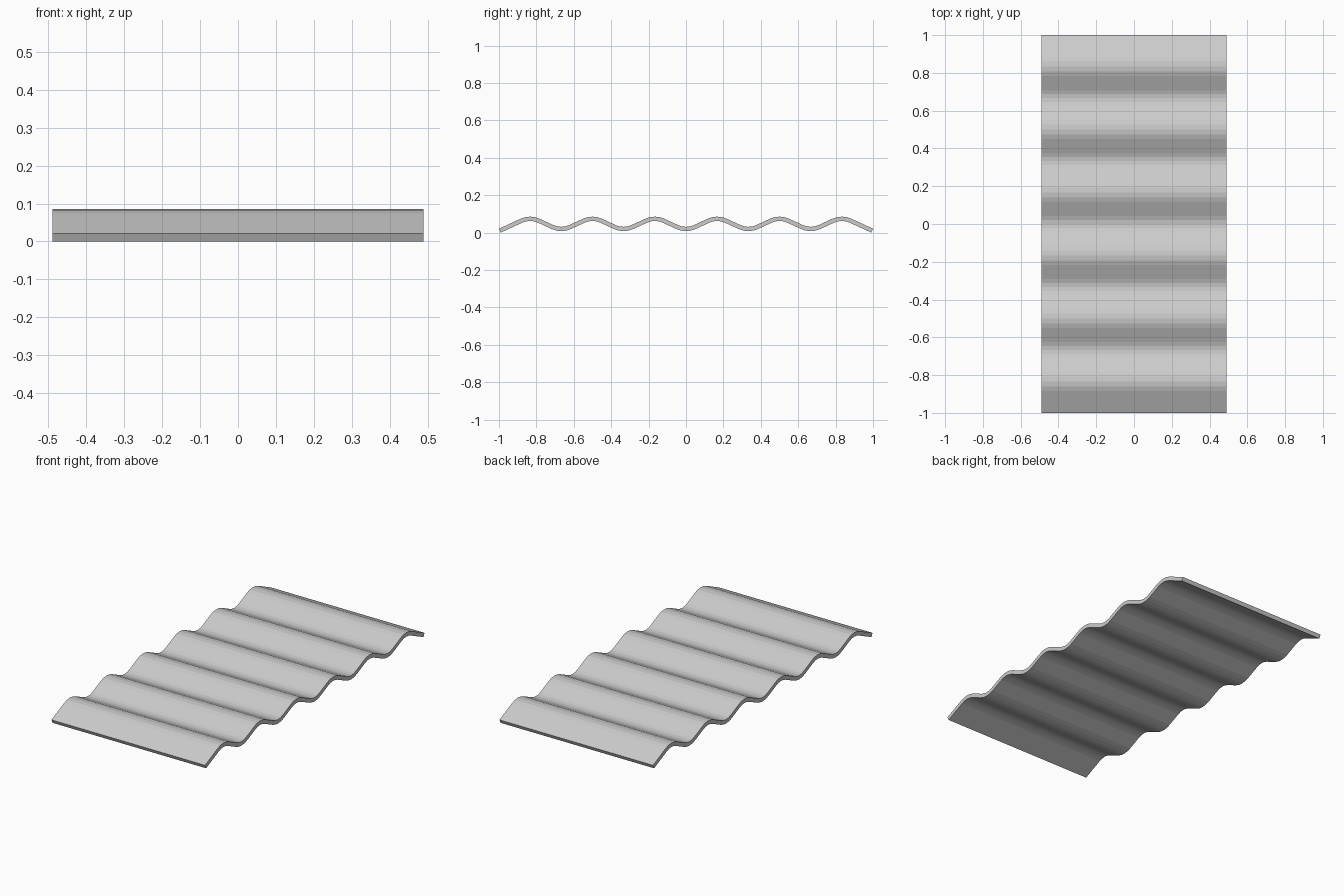
import bpy, bmesh
from math import atan, sin, cos, pi

if "Cube" in bpy.data.objects:
    bpy.data.objects.remove(bpy.data.objects["Cube"])

WAVES, PITCH = 6, 1 / 3      # ridges across the sheet
HALF_X, T = 0.49, 0.023      # half width, thickness
ANGLE = atan(0.46)           # slope of the straight flanks
R = 0.11                     # centreline bend radius
SEG = 4                      # facets per bend

# Centreline as (y, z, tilt): straight flanks joined by rounded ridges and valleys
line = []
half = PITCH / 2
y_end = 1 - T / 2 * sin(ANGLE)
apex_rise = half * sin(ANGLE) / cos(ANGLE)   # height between sharp bend corners
sag = R * (1 / cos(ANGLE) - 1)               # rounding pulls each bend in by this
line.append((-y_end, (1 - y_end) * apex_rise / half, ANGLE))
for i in range(1, 2 * WAVES):
    y = -1 + i * half
    sign = 1 if i % 2 else -1                # ridge or valley
    centre = (apex_rise - sag - R) if sign > 0 else (sag + R)
    for k in range(SEG + 1):
        a = ANGLE * (1 - 2 * k / SEG)        # tilt falls over a ridge
        line.append((y - R * sin(a), centre + sign * R * cos(a), sign * a))
line.append((y_end, (1 - y_end) * apex_rise / half, -ANGLE))

# Offset to both sides for a constant-thickness section
top = [(y - T / 2 * sin(a), z + T / 2 * cos(a)) for y, z, a in line]
low = [(y + T / 2 * sin(a), z - T / 2 * cos(a)) for y, z, a in line]
base = min(z for _, z in low)

# Corrugated sheet: section swept across x
bm = bmesh.new()
rings = []
for (ty, tz), (ly, lz) in zip(top, low):
    rings.append([bm.verts.new(p) for p in (
        (-HALF_X, ty, tz - base), (HALF_X, ty, tz - base),
        (HALF_X, ly, lz - base), (-HALF_X, ly, lz - base))])
for a, b in zip(rings, rings[1:]):
    for j in range(4):
        bm.faces.new((a[j], a[(j + 1) % 4], b[(j + 1) % 4], b[j]))
bm.faces.new(rings[0])
bm.faces.new(rings[-1][::-1])
bmesh.ops.recalc_face_normals(bm, faces=bm.faces)
mesh = bpy.data.meshes.new("corrugated_sheet")
bm.to_mesh(mesh)
bm.free()
sheet = bpy.data.objects.new("corrugated_sheet", mesh)
bpy.context.collection.objects.link(sheet)
